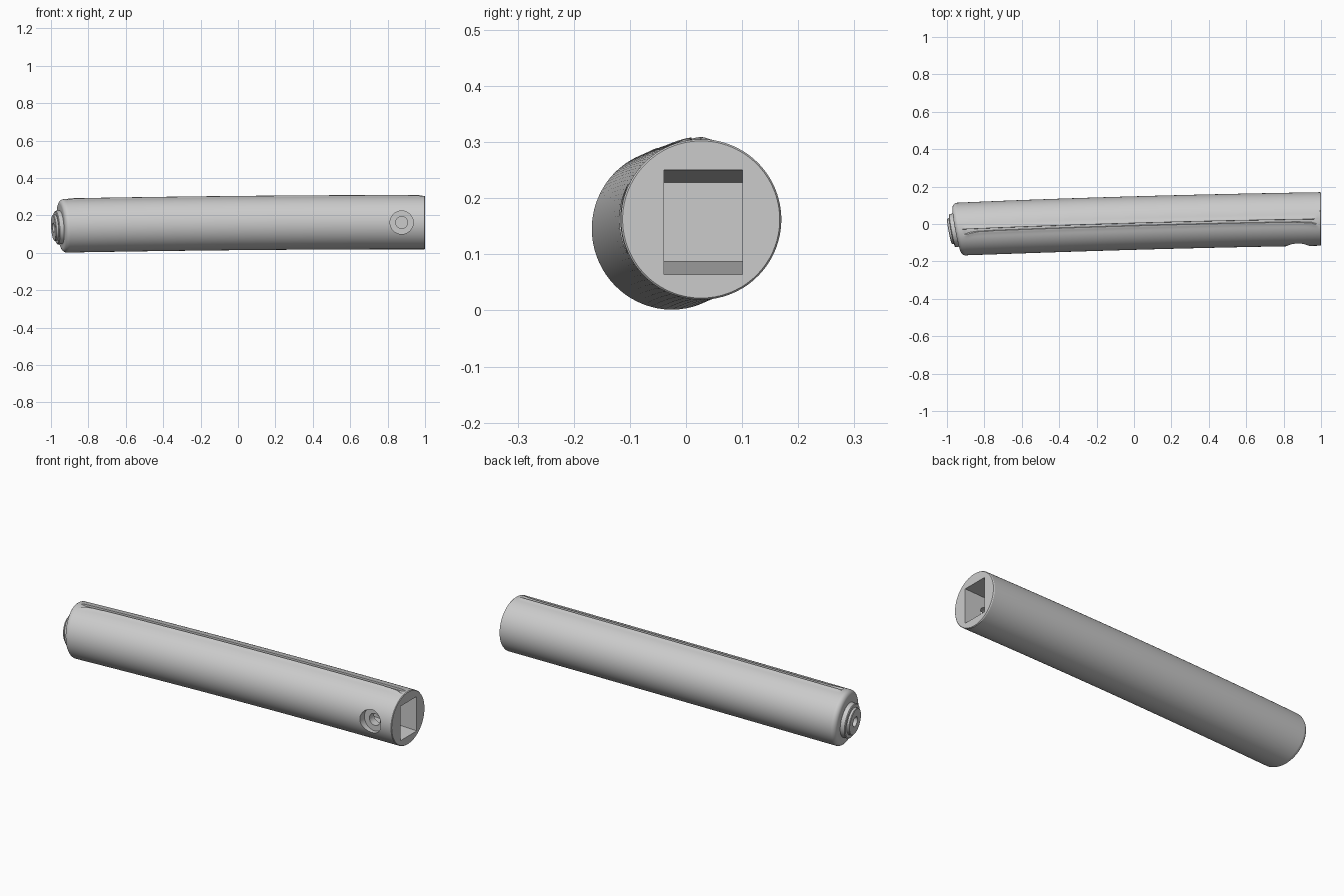
import bpy, bmesh, math
from mathutils import Vector, Matrix

cube = bpy.data.objects.get("Cube")
if cube:
    bpy.data.objects.remove(cube)

grey = bpy.data.materials.new("plain grey")
grey.use_nodes = True
grey.diffuse_color = (0.6, 0.6, 0.6, 1)
grey.node_tree.nodes["Principled BSDF"].inputs["Base Color"].default_value = (0.6, 0.6, 0.6, 1)

R = 0.143          # grip radius
LENGTH = 1.923     # straight run before the rounded end
SEGS = 128


def frame(w):
    """Centre and axes of the gently bent grip; w runs from the socket end to the plug end."""
    centre = Vector((1 - LENGTH * w, 0.027 - 0.03 * w - 0.024 * w * w, 0.162 - 0.018 * w * w))
    n = Vector((1, 0.01 + 0.18 * w ** 3, 0.07 * w ** 3) if w > 0 else (1, 0, 0)).normalized()
    e1 = Vector((0, 0, 1)).cross(n).normalized()
    return centre, n, e1, n.cross(e1)


def loft(name, rings):
    """Skin a stack of equal rings and close both ends."""
    bm = bmesh.new()
    loops = [[bm.verts.new(p) for p in ring] for ring in rings]
    for a, b in zip(loops, loops[1:]):
        for i in range(len(a)):
            j = (i + 1) % len(a)
            bm.faces.new((a[i], a[j], b[j], b[i]))
    bm.faces.new(loops[0])
    bm.faces.new(loops[-1])
    bmesh.ops.recalc_face_normals(bm, faces=bm.faces)
    mesh = bpy.data.meshes.new(name)
    bm.to_mesh(mesh)
    bm.free()
    mesh.materials.append(grey)
    obj = bpy.data.objects.new(name, mesh)
    bpy.context.collection.objects.link(obj)
    return obj


def seam(a, w):
    """Radius change for the open seam along the top, with raised lips beside it."""
    edge = min(w, 1 - w) * LENGTH
    fade = min(1, max(0, (edge - 0.015) / 0.02))
    gap = 0.1 + 0.22 * math.exp(-edge / 0.03)
    if -gap < a < 0:
        return -0.006 * fade
    d = a if a >= 0 else -gap - a
    return 0.004 * fade * math.exp(-(d / 0.1) ** 2)


def grip_ring(w, push=0, inset=0):
    c, n, e1, e2 = frame(w)
    ring = []
    for i in range(SEGS):
        u = -math.pi + 2 * math.pi * i / SEGS
        a = u - 0.85 * math.sin(u)       # points gather near the seam
        r = R - inset + seam(a, w)
        ring.append(c - n * push + (e1 * math.sin(a) + e2 * math.cos(a)) * r)
    return ring


# Grip: bent tube with a crisp socket end and a rounded plug end
rings = [grip_ring(0, 0, 0.003)]
STEPS = 64
for k in range(STEPS + 1):
    t = k / STEPS
    w = t - 0.9 * math.sin(2 * math.pi * t) / (2 * math.pi)
    rings.append(grip_ring(0.002 + 0.998 * w))
for k in range(1, 7):
    q = math.pi / 2 * k / 6
    rings.append(grip_ring(1, 0.025 * math.sin(q), 0.025 * (1 - math.cos(q))))
grip = loft("grip", rings)


# Cutters for the tapered socket and the stepped side hole
def box_ring(x, half_y, half_z):
    return [Vector((x, 0.031 + sy * half_y, 0.157 + sz * half_z))
            for sy, sz in ((-1, -1), (1, -1), (1, 1), (-1, 1))]


def bore_ring(y, r):
    return [Vector((0.875 + r * math.cos(a), y, 0.162 + r * math.sin(a)))
            for a in (2 * math.pi * i / 48 for i in range(48))]


cutters = [
    loft("socket_cutter", [box_ring(1.05, 0.07, 0.095), box_ring(0.4, 0.07, 0.07)]),
    loft("counterbore_cutter", [bore_ring(-0.2, 0.062), bore_ring(-0.08, 0.062)]),
    loft("pin_hole_cutter", [bore_ring(-0.2, 0.032), bore_ring(0, 0.032)]),
]
for cutter in cutters:
    cutter.hide_render = True
    mod = grip.modifiers.new(cutter.name, "BOOLEAN")
    mod.operation = "DIFFERENCE"
    mod.solver = "EXACT"
    mod.object = cutter
bpy.context.view_layer.update()
cut_mesh = bpy.data.meshes.new_from_object(grip.evaluated_get(bpy.context.evaluated_depsgraph_get()))
grip.modifiers.clear()
grip.data = cut_mesh
for cutter in cutters:
    bpy.data.objects.remove(cutter)

# End plug: stepped disc with a blind hole in the middle
c, n, e1, e2 = frame(1)
c = c - n * 0.025 + Vector((0, 0, -0.006))
profile = [(-0.005, 0.09), (0.022, 0.09), (0.026, 0.086), (0.026, 0.07),
           (0.037, 0.07), (0.04, 0.067), (0.04, 0.026), (0.012, 0.026)]
plug = loft("end_plug", [
    [c - n * s + (e1 * math.cos(a) + e2 * math.sin(a)) * r
     for a in (2 * math.pi * i / 64 for i in range(64))]
    for s, r in profile])

# Smooth shading with sharp edges kept
bpy.ops.object.select_all(action="DESELECT")
for obj in (grip, plug):
    obj.select_set(True)
bpy.context.view_layer.objects.active = grip
bpy.ops.object.shade_smooth_by_angle(angle=math.radians(30))
